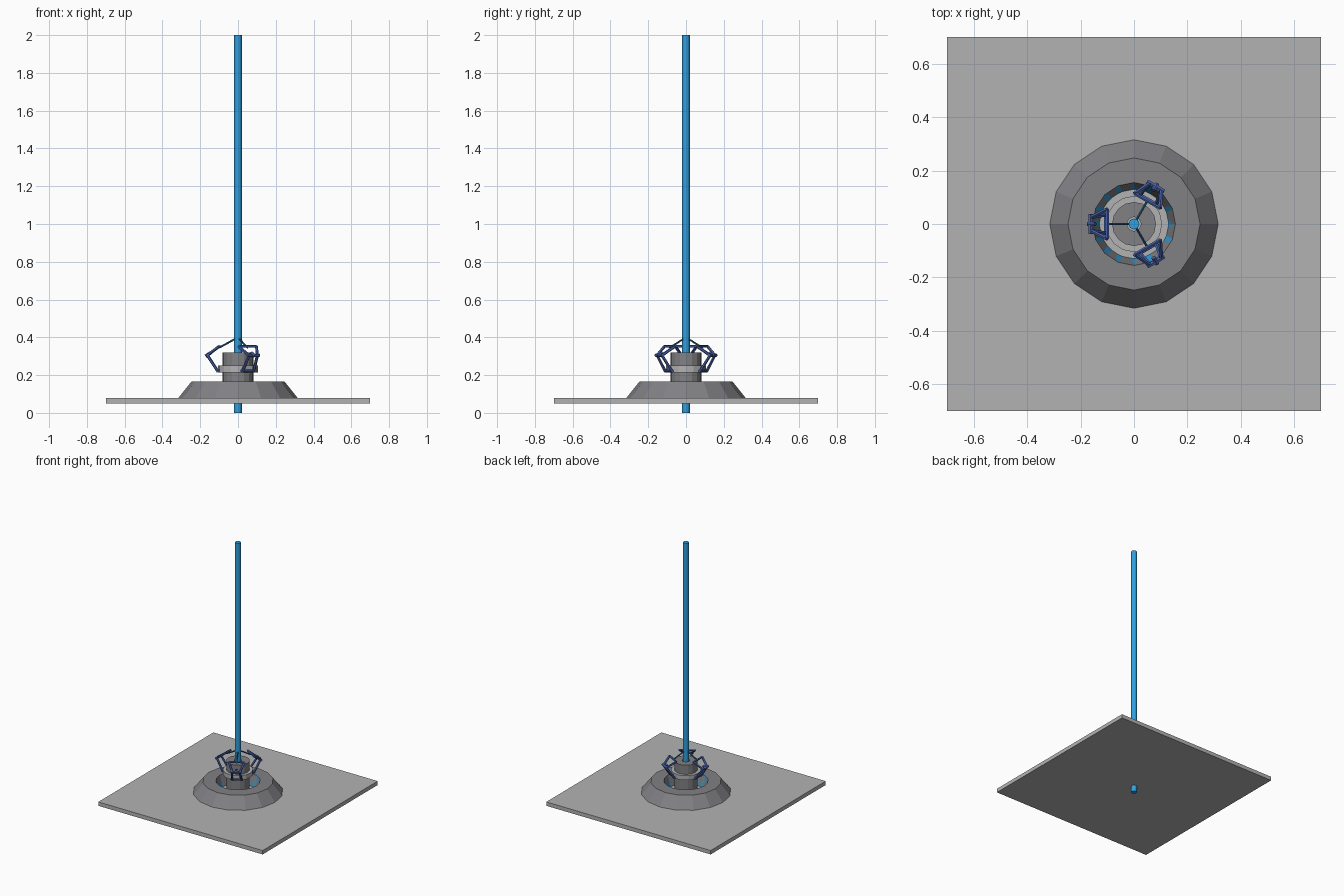
import bpy, math
from mathutils import Vector, Matrix

cube = bpy.data.objects.get("Cube")
if cube:
    bpy.data.objects.remove(cube, do_unlink=True)


def material(name, rgb):
    m = bpy.data.materials.new(name)
    m.use_nodes = True
    m.diffuse_color = (*rgb, 1)
    m.node_tree.nodes["Principled BSDF"].inputs["Base Color"].default_value = (*rgb, 1)
    return m


PALE = material("pale grey", (0.45, 0.45, 0.45))
GREY = material("mid grey", (0.22, 0.22, 0.235))
BLUE = material("bright blue", (0.03, 0.35, 0.75))
NAVY = material("navy blue", (0.07, 0.13, 0.42))
TEAL = material("dark teal", (0.02, 0.12, 0.2))


def lathe(name, profile, sides, mat, closed=True):
    """Revolve (radius, z) points about the z axis into flat facets."""
    n = len(profile)
    verts = [(r * math.cos(math.tau * i / sides), r * math.sin(math.tau * i / sides), z)
             for i in range(sides) for r, z in profile]
    faces = []
    for i in range(sides):
        a, b = i * n, (i + 1) % sides * n
        for j in range(n if closed else n - 1):
            k = (j + 1) % n
            faces.append((a + j, b + j, b + k, a + k))
    mesh = bpy.data.meshes.new(name)
    mesh.from_pydata(verts, [], faces)
    mesh.materials.append(mat)
    ob = bpy.data.objects.new(name, mesh)
    bpy.context.collection.objects.link(ob)
    return ob


def bar(name, a, b, radius, mat, sides=6):
    """Straight rod between two points."""
    a, b = Vector(a), Vector(b)
    bpy.ops.mesh.primitive_cylinder_add(vertices=sides, radius=radius, depth=(b - a).length,
                                        location=(a + b) / 2)
    ob = bpy.context.object
    ob.rotation_mode = 'QUATERNION'
    ob.rotation_quaternion = (b - a).to_track_quat('Z', 'Y')
    ob.name = name
    ob.data.materials.append(mat)
    return ob


# Ground plate
bpy.ops.mesh.primitive_cube_add(size=1, location=(0, 0, 0.065))
plate = bpy.context.object
plate.name = "base_plate"
plate.scale = (1.4, 1.4, 0.03)
plate.data.materials.append(PALE)

# Sloped mound with a funnel in the middle and its blue liner
lathe("mound", [(0.315, 0.08), (0.247, 0.165), (0.155, 0.165), (0.13, 0.081)], 16, GREY)
lathe("funnel_liner", [(0.1545, 0.162), (0.1295, 0.082)], 20, BLUE, closed=False)

# Central column, collar and mast
lathe("column", [(0.082, 0.08), (0.082, 0.32), (0.026, 0.32), (0.026, 0.08)], 16, GREY)
lathe("collar", [(0.105, 0.215), (0.105, 0.25), (0.08, 0.25), (0.08, 0.215)], 16, PALE)
bar("mast", (0, 0, 0), (0, 0, 2), 0.02, BLUE, 16)

# Three jointed arms reaching from the collar to the mast
for i in range(3):
    turn = Matrix.Rotation(math.radians(60 + 120 * i), 3, 'Z')

    def link(part, a, b, radius, mat=NAVY):
        bar(f"arm_{i + 1}_{part}", turn @ Vector(a), turn @ Vector(b), radius, mat)

    link("stay", (0, 0, 0.40), (0.10, 0, 0.345), 0.005, TEAL)
    link("wrist_bar", (0.10, -0.055, 0.352), (0.10, 0.055, 0.352), 0.007)
    link("elbow_bar", (0.162, -0.037, 0.305), (0.162, 0.037, 0.305), 0.009)
    link("elbow_pin", (0.145, 0, 0.318), (0.172, 0, 0.30), 0.009)
    link("shoulder_bar", (0.105, -0.04, 0.222), (0.105, 0.04, 0.222), 0.008)
    for side, s in (("left", 1), ("right", -1)):
        link(f"upper_link_{side}", (0.10, s * 0.055, 0.352), (0.162, s * 0.025, 0.305), 0.008)
        link(f"lower_link_{side}", (0.105, s * 0.035, 0.218), (0.162, s * 0.025, 0.305), 0.008)
